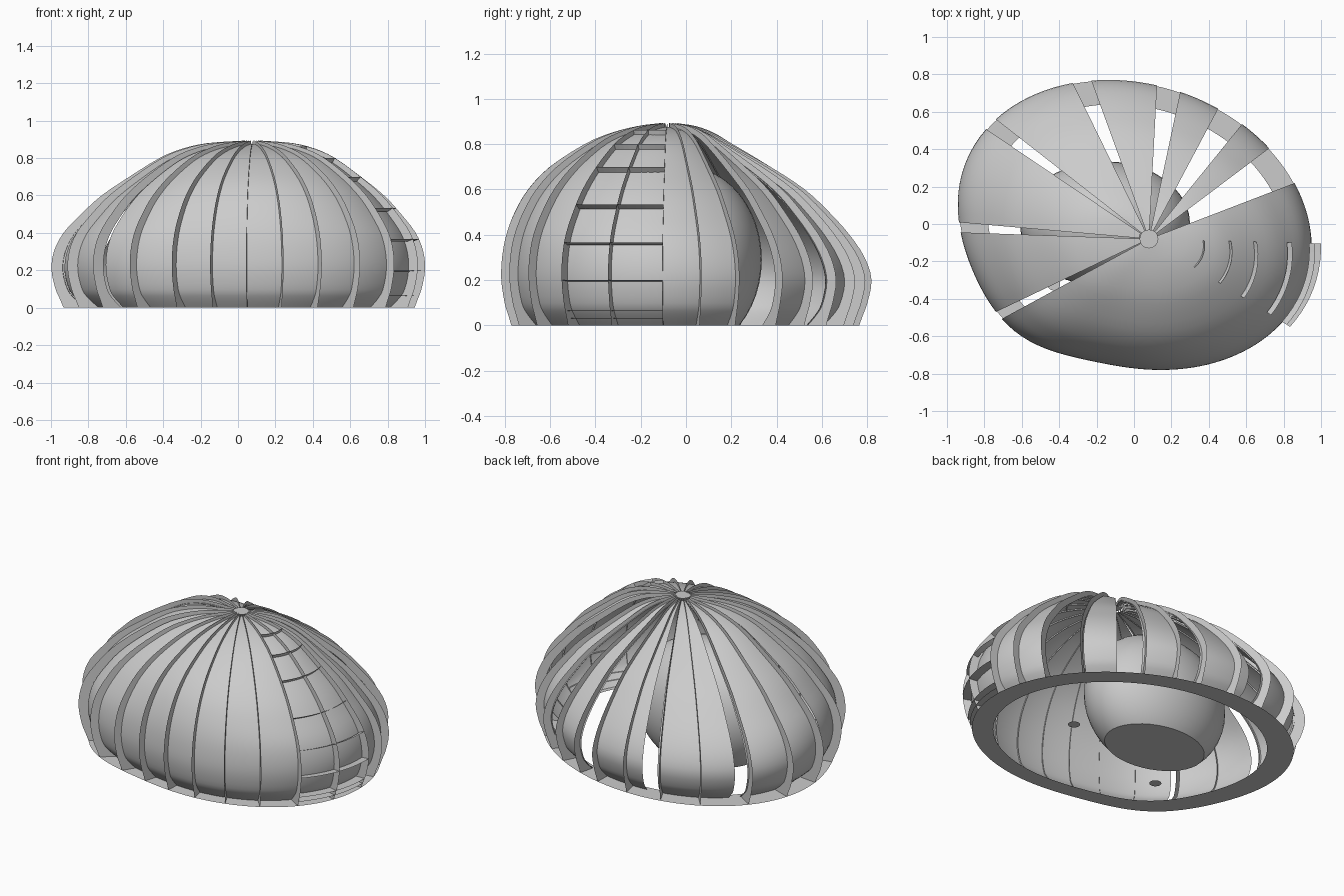
import bpy, bmesh
from math import sin, cos, exp, radians, degrees, sqrt

if "Cube" in bpy.data.objects:
    bpy.data.objects.remove(bpy.data.objects["Cube"])

AX, AY = 0.08, -0.08          # plan position of the apex
SKEW, DEPTH = -0.15, 0.82     # skewed elliptical plan

# Height and fraction of the plan radius, for the front and the back
Z = [0, .05, .1, .2, .3, .4, .5, .6, .7, .8, .85, .88, .893]
FRONT = [.94, .96, .98, 1, .995, .97, .92, .84, .71, .50, .34, .18, .05]
BACK = [.94, .96, .98, 1, .965, .89, .79, .67, .50, .30, .20, .11, .05]
# Correction for the fuller left and right flanks
SIDE = [0, 0, 0, 0, .01, .015, .005, .005, .02, .075, .09, .085, 0]
# Inner skins curl in more strongly near the ground
CURL = [.06, .022, .005] + [0] * 10


def spline(v, steps=3):
    """Catmull-Rom refinement of a list of numbers."""
    out = []
    for i in range(len(v) - 1):
        a, b, c, d = v[max(i - 1, 0)], v[i], v[i + 1], v[min(i + 2, len(v) - 1)]
        for s in range(steps):
            t = s / steps
            out.append(b + .5 * t * (c - a + t * (2 * a - 5 * b + 4 * c - d
                                                 + t * (3 * (b - c) + d - a))))
    return out + [v[-1]]


Z, FRONT, BACK, SIDE, CURL = map(spline, (Z, FRONT, BACK, SIDE, CURL))
N = len(Z)


def radius(ang):
    """Distance from apex axis to the plan outline, with a bulge at front left."""
    c, s, ay = cos(ang), sin(ang) / DEPTH, AY / DEPTH
    a = c * c + s * s - 2 * SKEW * c * s
    b = 2 * (AX * c + ay * s - SKEW * (AX * s + ay * c))
    k = AX * AX + ay * ay - 2 * SKEW * AX * ay - 1 + SKEW * SKEW
    bulge = 1 + .085 * exp(-((degrees(ang) % 360 - 216) / 23) ** 2)
    return bulge * (-b + sqrt(b * b - 4 * a * k)) / (2 * a)


def plan(deg, f, z):
    a = radians(deg)
    r = radius(a) * f
    return (AX + r * cos(a), AY + r * sin(a), z)


def skin(deg, i, shrink=1.0, drop=1.0):
    """Point i of the dome profile at an angle, pulled inwards by shrink."""
    a = radians(deg)
    w = .5 - .5 * sin(a)
    f = FRONT[i] * w + BACK[i] * (1 - w) + SIDE[i] * cos(a) ** 2
    if shrink < 1:
        f -= CURL[i]
    return plan(deg, f * shrink, Z[i] * drop)


def nearest(z):
    return min(range(N), key=lambda i: abs(Z[i] - z))


def make(name, rows, smooth=True):
    """Skin a grid of points into an object."""
    verts = [p for row in rows for p in row]
    n = len(rows[0])
    faces = [(r * n + c, (r + 1) * n + c, (r + 1) * n + c + 1, r * n + c + 1)
             for r in range(len(rows) - 1) for c in range(n - 1)]
    me = bpy.data.meshes.new(name)
    me.from_pydata(verts, [], faces)
    if smooth:
        me.polygons.foreach_set("use_smooth", [True] * len(faces))
    ob = bpy.data.objects.new(name, me)
    bpy.context.collection.objects.link(ob)
    return ob


def span(a, b, step=3):
    n = max(2, round((b - a) / step))
    return [a + (b - a) * k / n for k in range(n + 1)]


# Shell panels, separated by wedge-shaped slits that widen round the back
gaps = [(29, 16), (56.5, 11), (82.5, 9), (113, 6), (144, 4), (176.5, 3),
        (207, 3), (389, 16)]
for k in range(len(gaps) - 1):
    (c0, w0), (c1, w1) = gaps[k], gaps[k + 1]
    make("shell_panel", [[skin(d, i, .945, .98) for i in range(N)]
                         for d in span(c0 + w0 / 2, c1 - w1 / 2)])

# Radial sheet fins, evenly round the front and at the slit edges behind
fins = [-1.5 - 15.2 * k for k in range(11)]
fins += [9.5, 21, 36.5, 50, 63, 77, 88, 103, 117, 131, 146.5, 160, 174, 191]
for d in fins:
    make("fin", [[skin(d, i) for i in range(N)],
                 [skin(d, i, .935, .972) for i in range(N)]], False)

# Slats between two fins on the right side
for z in (.033, .067, .2, .367, .533, .7, .81, .867):
    i = nearest(z)
    arc = span(-31.9, -1.5)
    make("slat", [[skin(d, i) for d in arc],
                  [skin(d, i, .935 if z < .25 else .965, .965) for d in arc]], False)

# Flat base ring
arc = span(0, 360)
make("base_ring", [[plan(d, .8, 0) for d in arc],
                   [plan(d, .94, 0) for d in arc]], False)


def disc(name, x, y, z, r):
    bm = bmesh.new()
    bmesh.ops.create_circle(bm, cap_ends=True, segments=24, radius=r)
    me = bpy.data.meshes.new(name)
    bm.to_mesh(me)
    bm.free()
    ob = bpy.data.objects.new(name, me)
    ob.location = (x, y, z)
    bpy.context.collection.objects.link(ob)


# Apex cap and two small floor discs
disc("apex_cap", AX, AY, .89, .05)
disc("floor_disc", .37, -.10, .003, .035)
disc("floor_disc", -.43, -.32, .003, .035)

# Inner rounded chamber, cut flat at the ground
bm = bmesh.new()
bmesh.ops.create_uvsphere(bm, u_segments=40, v_segments=24, radius=1)
for v in bm.verts:
    v.co.x = v.co.x * .455 - .155
    v.co.y *= .335
    v.co.z = v.co.z * .41 + .29
bmesh.ops.bisect_plane(bm, geom=bm.verts[:] + bm.edges[:] + bm.faces[:],
                       plane_co=(0, 0, 0), plane_no=(0, 0, -1), clear_outer=True)
for f in bm.faces:
    f.smooth = True
rim = [e for e in bm.edges if e.is_boundary]
for f in bmesh.ops.edgeloop_fill(bm, edges=rim)["faces"]:
    f.smooth = False
for e in rim:
    e.smooth = False
bmesh.ops.recalc_face_normals(bm, faces=bm.faces[:])
me = bpy.data.meshes.new("inner_chamber")
bm.to_mesh(me)
bm.free()
bpy.context.collection.objects.link(bpy.data.objects.new("inner_chamber", me))
